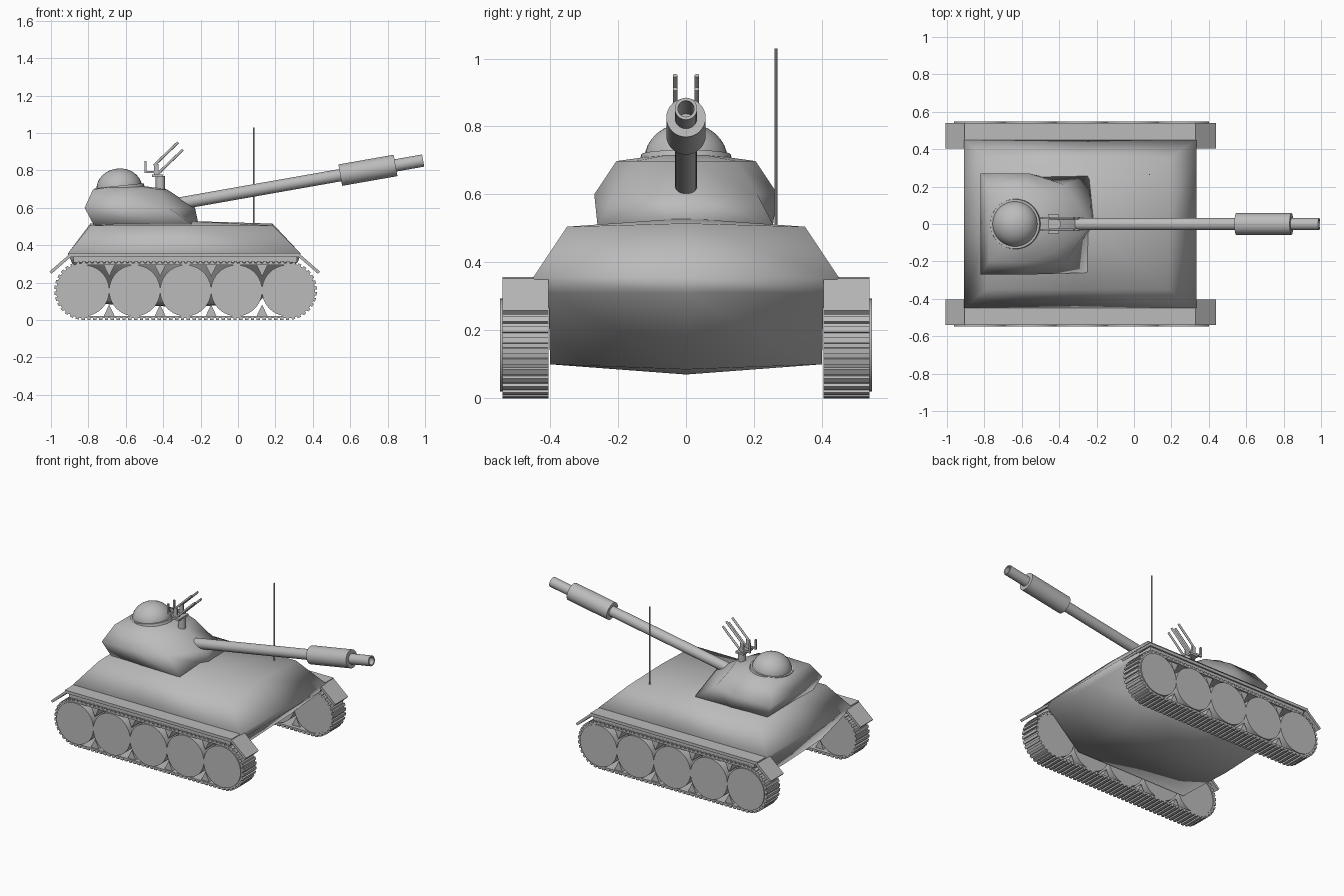
import bpy, bmesh, math
from mathutils import Vector, Matrix

cube = bpy.data.objects.get("Cube")
if cube:
    bpy.data.objects.remove(cube)

grey = bpy.data.materials.new("plain_grey")
grey.use_nodes = True
COLOUR = (0.5, 0.5, 0.5, 1)
grey.diffuse_color = COLOUR
grey.node_tree.nodes["Principled BSDF"].inputs["Base Color"].default_value = COLOUR


def finish(name, bm, angle=None):
    bmesh.ops.recalc_face_normals(bm, faces=bm.faces)
    me = bpy.data.meshes.new(name)
    bm.to_mesh(me)
    bm.free()
    me.materials.append(grey)
    ob = bpy.data.objects.new(name, me)
    bpy.context.collection.objects.link(ob)
    if angle:
        bpy.ops.object.select_all(action='DESELECT')
        ob.select_set(True)
        bpy.context.view_layer.objects.active = ob
        if angle >= 180:
            bpy.ops.object.shade_smooth()
        else:
            bpy.ops.object.shade_smooth_by_angle(angle=math.radians(angle))
    return ob


def add_box(bm, lo, hi, tilt=None):
    """Box between two corners, optionally moved by a matrix."""
    lo, hi = Vector(lo), Vector(hi)
    size = hi - lo
    m = Matrix.Translation((lo + hi) / 2) @ Matrix.Diagonal((*size, 1))
    bmesh.ops.create_cube(bm, size=1, matrix=(tilt @ m) if tilt else m)


def add_rod(bm, a, b, r, sides=24):
    a, b = Vector(a), Vector(b)
    rot = (b - a).to_track_quat('Z', 'Y').to_matrix().to_4x4()
    bmesh.ops.create_cone(bm, cap_ends=True, segments=sides, radius1=r, radius2=r,
                          depth=(b - a).length, matrix=Matrix.Translation((a + b) / 2) @ rot)


def loft(bm, rings, bottom, top):
    """Skin between rings of points, closed by fans at both ends."""
    rows = [[bm.verts.new(p) for p in ring] for ring in rings]
    n = len(rows[0])
    for a, b in zip(rows, rows[1:]):
        for i in range(n):
            bm.faces.new((a[i], a[(i + 1) % n], b[(i + 1) % n], b[i]))
    for row, tip in ((rows[0], bottom), (rows[-1], top)):
        c = bm.verts.new(tip)
        for i in range(n):
            bm.faces.new((row[i], row[(i + 1) % n], c))


def mirrored(half):
    """Close a half ring that starts and ends on the centre line."""
    return half + [(x, -y, z) for x, y, z in reversed(half[1:-1])]


# Hull: rear x, front x, half width, side z, centre z
def hull_ring(xr, xf, y, z, zc):
    xm = (xr + xf) / 2
    return mirrored([(xr, 0, zc), (xr, y, z), (xm, y, z), (xf, y, z), (xf, 0, zc)])


bm = bmesh.new()
loft(bm, [hull_ring(-0.72, 0.1, 0.4, 0.1, 0.085),
          hull_ring(-0.89, 0.32, 0.405, 0.31, 0.31),
          hull_ring(-0.91, 0.335, 0.45, 0.355, 0.355),
          hull_ring(-0.79, 0.185, 0.35, 0.505, 0.515)],
     (-0.31, 0, 0.07), (-0.3, 0, 0.53))
finish("hull", bm, 180)

# Turret: flared base, wide waist, narrower roof
base = [(-0.77, 0), (-0.77, 0.24), (-0.5, 0.255), (-0.24, 0.26), (-0.21, 0)]
waist = [(-0.82, 0), (-0.82, 0.27), (-0.56, 0.27), (-0.37, 0.21), (-0.23, 0)]
roof = [(-0.775, 0), (-0.775, 0.2), (-0.58, 0.205), (-0.43, 0.15), (-0.38, 0)]
bm = bmesh.new()
loft(bm, [mirrored([(x, y, z) for x, y in half])
          for half, z in ((base, 0.505), (waist, 0.6), (roof, 0.698))],
     (-0.5, 0, 0.505), (-0.58, 0, 0.727))
finish("turret", bm, 180)

# Hatch dome with a tilted lip
tilt = Matrix.Translation((-0.635, 0, 0.705)) @ Matrix.Rotation(math.radians(-6), 4, 'Y')
bm = bmesh.new()
bmesh.ops.create_uvsphere(bm, u_segments=32, v_segments=16, radius=0.122,
                          matrix=tilt @ Matrix.Diagonal((1, 1, 0.86, 1)))
finish("hatch_dome", bm, 180)
bm = bmesh.new()
bmesh.ops.create_cone(bm, cap_ends=True, segments=32, radius1=0.137, radius2=0.132,
                      depth=0.025, matrix=tilt)
finish("hatch_lip", bm, 40)

# Main gun: one turned profile of (distance along, radius)
profile = [(0, 0.033), (0.87, 0.033), (0.87, 0.058), (1.17, 0.058), (1.17, 0.033),
           (1.32, 0.033), (1.32, 0.024), (1.1, 0.024), (1.1, 0)]
gun = Matrix.Translation((-0.31, 0, 0.623)) @ Matrix.Rotation(math.radians(-10), 4, 'Y')
bm = bmesh.new()
pts = [bm.verts.new((d, 0, r)) for d, r in profile]
edges = [bm.edges.new(pair) for pair in zip(pts, pts[1:])]
bmesh.ops.spin(bm, geom=pts + edges, cent=(0, 0, 0), axis=(1, 0, 0),
               angle=math.tau, steps=32, use_duplicate=False)
bmesh.ops.remove_doubles(bm, verts=bm.verts, dist=0.0005)
bmesh.ops.transform(bm, matrix=gun, verts=bm.verts)
finish("main_gun", bm, 40)

# Roof machine guns: post, cradle, grips and four barrels
bm = bmesh.new()
add_rod(bm, (-0.415, 0, 0.67), (-0.415, 0, 0.77), 0.025, 16)
finish("roof_gun_post", bm, 40)
bm = bmesh.new()
add_box(bm, (-0.46, -0.05, 0.765), (-0.4, 0.05, 0.778))
for y in (-0.032, 0.032):
    add_box(bm, (-0.5, y - 0.006, 0.785), (-0.41, y + 0.006, 0.797))
    add_box(bm, (-0.5, y - 0.006, 0.785), (-0.488, y + 0.006, 0.85))
    add_box(bm, (-0.45, y - 0.006, 0.765), (-0.425, y + 0.006, 0.835))
finish("roof_gun_cradle", bm)
bm = bmesh.new()
for y in (-0.032, 0.032):
    for x, z in ((-0.45, 0.825), (-0.425, 0.785)):
        add_rod(bm, (x, y, z), (x + 0.13, y, z + 0.125), 0.007, 10)
finish("roof_gun_barrels", bm, 40)

# Antenna
bm = bmesh.new()
add_rod(bm, (0.083, 0.265, 0.46), (0.083, 0.265, 1.03), 0.004, 8)
finish("antenna", bm, 40)

# Running gear
X0, X1, ZC = -0.825, 0.265, 0.157
Y0, Y1 = 0.405, 0.54
RUN = X1 - X0


def track_frame(t, r):
    """Matrix at fraction t around the loop, with local z pointing outwards."""
    arc = math.pi * r
    s = t * 2 * (RUN + arc)
    if s < RUN:
        x, a = X0 + s, 0
    elif s < RUN + arc:
        x, a = X1, (s - RUN) / r
    elif s < 2 * RUN + arc:
        x, a = X1 - (s - RUN - arc), math.pi
    else:
        x, a = X0, math.pi + (s - 2 * RUN - arc) / r
    return Matrix.Translation((x, 0, ZC)) @ Matrix.Rotation(a, 4, 'Y')


def loop_points(r, y, steps=20):
    pts = []
    for cx, start in ((X1, math.pi / 2), (X0, -math.pi / 2)):
        for i in range(steps + 1):
            a = start - math.pi * i / steps
            pts.append((cx + r * math.cos(a), y, ZC + r * math.sin(a)))
    return pts


for side, s in (("left", 1), ("right", -1)):
    ya, yb = sorted((s * Y0, s * Y1))

    # Track band with cross bars
    bm = bmesh.new()
    rows = [[bm.verts.new(p) for p in loop_points(r, y)]
            for r, y in ((0.147, ya), (0.147, yb), (0.136, yb), (0.136, ya))]
    n = len(rows[0])
    for k in range(4):
        a, b = rows[k], rows[(k + 1) % 4]
        for i in range(n):
            j = (i + 1) % n
            bm.faces.new((a[i], a[j], b[j], b[i]))
    finish(side + "_track_band", bm, 30)
    bm = bmesh.new()
    for i in range(100):
        add_box(bm, (-0.009, ya, 0.14), (0.009, yb, 0.157), track_frame(i / 100, 0.15))
    finish(side + "_track_bars", bm)

    # Five road wheels, with wedges in the gaps between them
    wheels, wedges = bmesh.new(), bmesh.new()
    step = RUN / 4
    for i in range(5):
        x = X0 + i * step
        add_rod(wheels, (x, s * 0.41, ZC), (x, s * 0.547, ZC), 0.137, 40)
        if i < 4:
            for up in (1, -1):
                tri = [(-0.03, 0.138), (0.03, 0.138), (0, 0.075)]
                f = wedges.faces.new([wedges.verts.new((x + step / 2 + dx, s * 0.43, ZC + up * dz))
                                      for dx, dz in tri])
                out = bmesh.ops.extrude_face_region(wedges, geom=[f])["geom"]
                bmesh.ops.translate(wedges, vec=(0, s * 0.1, 0),
                                    verts=[v for v in out if isinstance(v, bmesh.types.BMVert)])
    finish(side + "_road_wheels", wheels, 40)
    finish(side + "_wheel_wedges", wedges)

    # Fender with a recessed skirt and sloping ends
    bm = bmesh.new()
    add_box(bm, (-0.905, ya, 0.337), (0.33, yb, 0.357))
    skirt = sorted((s * 0.405, s * 0.53))
    add_box(bm, (-0.88, skirt[0], 0.308), (0.315, skirt[1], 0.337))
    for x, d in ((0.325, 1), (-0.895, -1)):
        slope = Matrix.Translation((x, 0, 0.357)) @ Matrix.Rotation(d * math.radians(41), 4, 'Y')
        add_box(bm, (min(0, d * 0.15), ya, -0.016), (max(0, d * 0.15), yb, 0), slope)
    finish(side + "_fender", bm)
